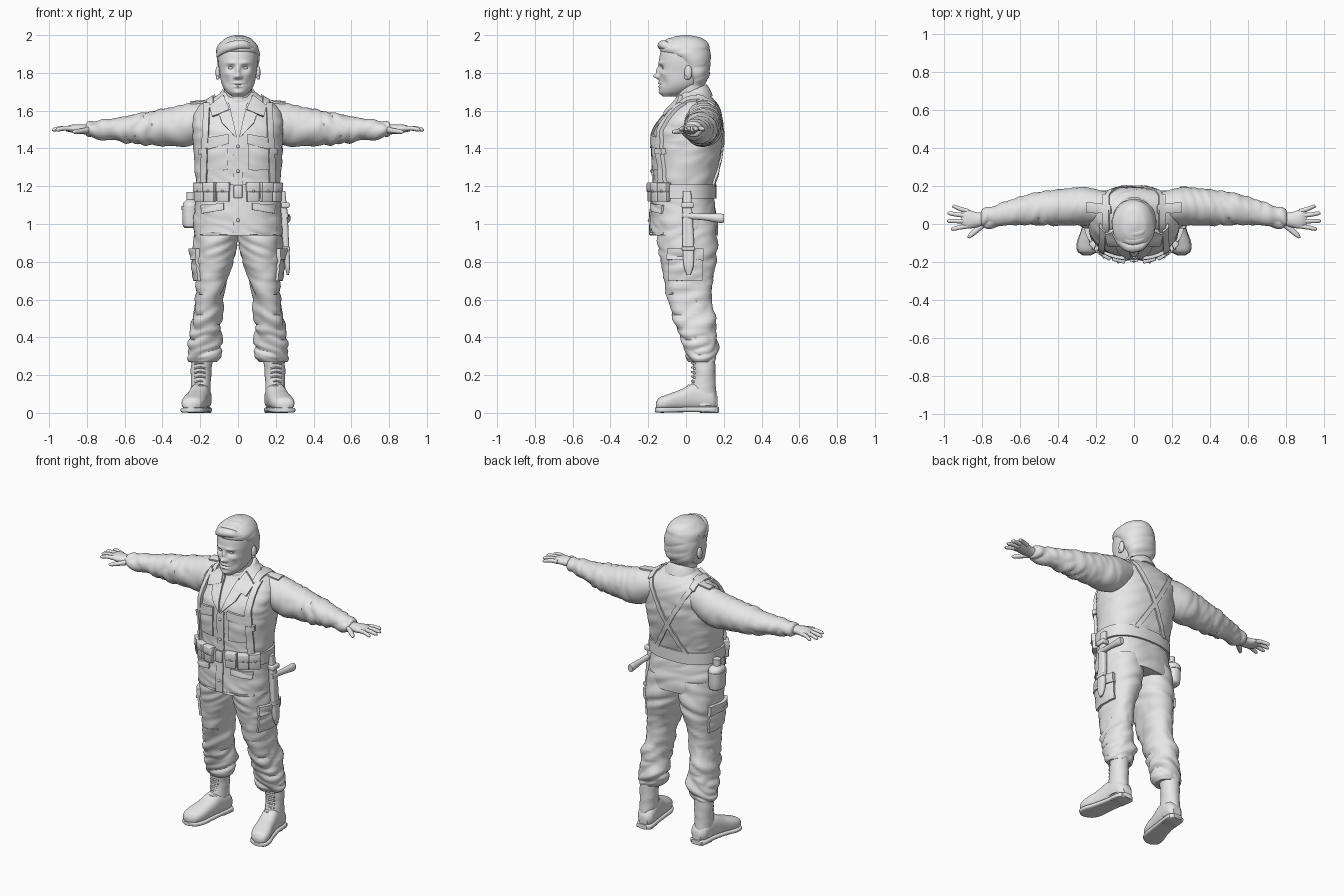
import bpy, bmesh, math
from math import sin, cos, pi, radians
from mathutils import Vector, Matrix, noise
from mathutils.bvhtree import BVHTree

cube = bpy.data.objects.get("Cube")
if cube:
    bpy.data.objects.remove(cube, do_unlink=True)

grey = bpy.data.materials.new("light grey")
grey.use_nodes = True
grey.diffuse_color = (0.8, 0.8, 0.8, 1)
grey.node_tree.nodes["Principled BSDF"].inputs["Base Color"].default_value = grey.diffuse_color


def finish(bm, name, mirror, fix=True):
    """Turn a bmesh into a smooth-shaded object, optionally mirrored across x."""
    if fix:
        bmesh.ops.recalc_face_normals(bm, faces=bm.faces)
    mesh = bpy.data.meshes.new(name)
    bm.to_mesh(mesh)
    bm.free()
    mesh.materials.append(grey)
    mesh.shade_smooth()
    mesh.set_sharp_from_angle(angle=radians(45))
    obj = bpy.data.objects.new(name, mesh)
    bpy.context.scene.collection.objects.link(obj)
    if mirror:
        mod = obj.modifiers.new("mirror", 'MIRROR')
        mod.use_mirror_merge = False
    return obj


def spline(stations, steps):
    """Smoothly resample stations along their first value."""
    pts, out = [Vector(s) for s in stations], []
    for i in range(len(pts) - 1):
        a, b, c, d = pts[max(i - 1, 0)], pts[i], pts[i + 1], pts[min(i + 2, len(pts) - 1)]
        h = c[0] - b[0]
        m, n = (c - a) * (h / (c[0] - a[0])), (d - b) * (h / (d[0] - b[0]))
        for k in range(steps):
            t = k / steps
            w = t * t * (3 - 2 * t)
            out.append(b * (1 - w) + c * w + m * (t * (1 - t) ** 2) - n * (t * t * (1 - t)))
    return out + [pts[-1]]


def ring_point(a, b, ra, rb, ang, e):
    c, s = cos(ang), sin(ang)
    return (a + ra * math.copysign(abs(c) ** (2 / e), c),
            b + rb * math.copysign(abs(s) ** (2 / e), s))


def loft(name, axis, stations, e=2.0, n=32, steps=6, fold=None, mirror=False, tilt=0):
    """Skin rings (position, centre a, centre b, radius a, radius b) along an axis."""
    bm, rings = bmesh.new(), []
    for t, a, b, ra, rb in spline(stations, steps):
        ring = []
        for k in range(n):
            ang = 2 * pi * (k + 0.5) / n
            p, q = ring_point(a, b, max(ra, 0.002), max(rb, 0.002), ang, e)
            if fold:
                crease = abs(noise.noise(Vector((t * 17 + p * 6, p * 5, q * 7 - t * 5))))
                push = fold(t) * (crease * 2 - 0.5)
                p, q = p + push * cos(ang), q + push * sin(ang)
            co = {'z': (p, q, t + tilt * (q - b)), 'x': (t, p, q), 'y': (p, t, q)}[axis]
            ring.append(bm.verts.new(co))
        rings.append(ring)
    for r, s in zip(rings, rings[1:]):
        for k in range(n):
            bm.faces.new((r[k], r[(k + 1) % n], s[(k + 1) % n], s[k]))
    bm.faces.new(rings[0])
    bm.faces.new(rings[-1])
    return finish(bm, name, mirror)


def ball(name, loc, size, mirror=True):
    bm = bmesh.new()
    mat = Matrix.Translation(loc) @ Matrix.Diagonal((*size, 1))
    bmesh.ops.create_uvsphere(bm, u_segments=20, v_segments=12, radius=1, matrix=mat)
    return finish(bm, name, mirror)


def box(name, loc, size, turn=0, bevel=0.006, mirror=True):
    bm = bmesh.new()
    bmesh.ops.create_cube(bm, size=1, matrix=Matrix.Diagonal((*size, 1)))
    bmesh.ops.bevel(bm, geom=bm.edges[:], offset=bevel, segments=2, affect='EDGES', profile=0.5)
    bm.transform(Matrix.Translation(loc) @ Matrix.Rotation(turn, 4, 'Z'))
    return finish(bm, name, mirror)


def tree_of(*objs):
    verts, polys = [], []
    for o in objs:
        base = len(verts)
        verts += [v.co.copy() for v in o.data.vertices]
        polys += [[base + i for i in p.vertices] for p in o.data.polygons]
    return BVHTree.FromPolygons(verts, polys)


FACES = {'front': (lambda u, v: (u, -1, v), Vector((0, 1, 0))),
         'back': (lambda u, v: (u, 1, v), Vector((0, -1, 0))),
         'side': (lambda u, v: (1, u, v), Vector((-1, 0, 0))),
         'top': (lambda u, v: (u, v, 2.6), Vector((0, 0, -1)))}


def patch(name, tree, face, corners, thick, mirror=True, n=14):
    """Lay a raised four-cornered cloth piece on a surface."""
    where, d = FACES[face]
    p, q, r, s = [Vector(c) for c in corners]
    bm, grid = bmesh.new(), []
    for i in range(-1, n + 2):
        row = []
        for j in range(-1, n + 2):
            f, g = min(max(i, 0), n) / n, min(max(j, 0), n) / n
            uv = p.lerp(q, f).lerp(s.lerp(r, f), g)
            start = Vector(where(*uv))
            hit, nor = tree.ray_cast(start, d)[:2]
            if hit is None:
                hit, nor = tree.find_nearest(start + d)[:2]
            nor = -nor if nor.dot(d) > 0 else nor
            edge = i in (-1, n + 1) or j in (-1, n + 1)
            row.append(bm.verts.new(hit + (nor - d).normalized() * (-0.006 if edge else thick)))
        grid.append(row)
    for a, b in zip(grid, grid[1:]):
        for k in range(n + 2):
            bm.faces.new((a[k], b[k], b[k + 1], a[k + 1]))
    bm.normal_update()
    if sum(f.normal.dot(d) * f.calc_area() for f in bm.faces) > 0:
        bmesh.ops.reverse_faces(bm, faces=bm.faces)
    return finish(bm, name, mirror, fix=False)


def rect(u0, u1, v0, v1):
    return (u0, v0), (u1, v0), (u1, v1), (u0, v1)


# Jacket body, sleeves and trousers
jacket = loft("jacket", 'z', [
    (.94, 0, -.01, .235, .178), (1.0, 0, -.01, .235, .178), (1.1, 0, -.015, .226, .17),
    (1.17, 0, -.015, .22, .163), (1.25, 0, -.005, .225, .168), (1.4, 0, .007, .237, .185),
    (1.5, 0, .015, .24, .18), (1.58, 0, .04, .235, .15), (1.63, 0, .055, .2, .115),
    (1.67, 0, .05, .13, .09), (1.7, 0, .04, .085, .07)],
    e=2.35, n=80, steps=9, fold=lambda t: .006)
sleeve = loft("sleeves", 'x', [
    (.13, .085, 1.565, .08, .085), (.25, .093, 1.527, .1, .113), (.35, .09, 1.515, .098, .104),
    (.5, .083, 1.506, .088, .084), (.65, .06, 1.503, .07, .063), (.76, .035, 1.5, .055, .043),
    (.8, .03, 1.5, .048, .036), (.808, .03, 1.5, .03, .022)],
    n=56, steps=10, fold=lambda t: .012 * min(1, max(0.2, t * 3 - .5)), mirror=True)
trouser = loft("trousers", 'z', [
    (1.02, .115, 0, .112, .15), (.9, .118, .008, .116, .155), (.78, .131, .01, .101, .142),
    (.62, .153, .02, .072, .12), (.45, .17, .055, .08, .108), (.36, .176, .075, .088, .093),
    (.3, .182, .083, .086, .083), (.27, .188, .09, .07, .068)],
    e=2.2, n=64, steps=10, fold=lambda z: .022 - .016 * z, mirror=True)
upper, leg = tree_of(jacket, sleeve), tree_of(trouser)

# Boots
loft("boot_shafts", 'z', [
    (.31, .19, .095, .058, .06), (.2, .195, .097, .054, .06), (.12, .198, .09, .053, .07),
    (.04, .198, .09, .05, .075)], mirror=True, fold=lambda t: .004)
loft("boot_feet", 'y', [
    (.168, .19, .055, .03, .03), (.14, .192, .07, .052, .055), (.05, .202, .085, .055, .072),
    (-.03, .218, .068, .058, .055), (-.1, .235, .055, .062, .042), (-.145, .245, .046, .048, .032),
    (-.16, .248, .04, .022, .015)], e=2.4, mirror=True)
loft("boot_soles", 'y', [
    (.174, .19, .016, .03, .015), (.15, .192, .016, .053, .016), (.06, .202, .018, .054, .014),
    (-.03, .218, .017, .06, .014), (-.1, .235, .015, .067, .014), (-.145, .245, .015, .053, .014),
    (-.165, .249, .016, .022, .012)], e=4, mirror=True)
box("boot_heels", (.194, .12, .012), (.098, .09, .024), turn=radians(8))
for i in range(7):
    z = .115 + i * .024
    y = .038 - max(0, .16 - z) * .9
    loft(f"boot_lace_{i + 1}", 'x', [(.172, y + .008, z, .006, .005), (.2, y - .006, z + .006, .007, .005),
                                     (.23, y + .008, z, .006, .005)], n=8, steps=3, mirror=True)

# Hands
loft("palms", 'x', [(.77, .03, 1.5, .03, .026), (.83, .022, 1.502, .04, .026),
                    (.88, .026, 1.505, .05, .021), (.91, .03, 1.503, .04, .012)], mirror=True)
for i, (tip, y0, y1) in enumerate([(.958, .066, .092), (.983, .042, .056), (.985, .015, .016), (.965, -.01, -.026)]):
    loft(f"fingers_{i + 1}", 'x', [(.87, y0, 1.505, .013, .013), ((.87 + tip) / 2, (y0 + y1) / 2, 1.507, .012, .012),
                                   (tip - .01, y1, 1.5, .01, .01), (tip, y1, 1.498, .004, .004)], n=14, mirror=True)
loft("thumbs", 'x', [(.79, 0, 1.498, .02, .017), (.83, -.032, 1.492, .02, .014),
                     (.865, -.06, 1.488, .015, .011), (.876, -.068, 1.487, .005, .004)], n=16, mirror=True)

# Neck and head, with the face shaped by soft pushes (x, z, width, height, depth)
loft("neck", 'z', [(1.58, 0, .05, .085, .085), (1.7, 0, .022, .074, .08), (1.8, 0, .015, .075, .085)])
head = loft("head", 'z', [
    (1.674, 0, -.09, .03, .032), (1.7, 0, -.058, .062, .08), (1.74, 0, -.03, .086, .111),
    (1.8, 0, -.01, .098, .133), (1.87, 0, -.01, .105, .132), (1.93, 0, -.005, .1, .123),
    (1.97, 0, 0, .075, .095), (1.99, 0, 0, .03, .045)], e=2.15, n=120, steps=12)
PUSHES = [(0, 1.782, .017, .013, -.03), (0, 1.812, .011, .022, -.017), (.016, 1.776, .009, .008, -.008),
          (.037, 1.826, .02, .013, .017), (.036, 1.853, .026, .008, -.008), (0, 1.737, .03, .004, .006),
          (0, 1.746, .022, .006, -.008), (0, 1.727, .02, .006, -.008), (0, 1.695, .024, .013, -.008),
          (.062, 1.795, .02, .014, -.006), (.058, 1.75, .016, .022, .007)]
for v in head.data.vertices:
    if v.co.y < -.04:
        x, z = abs(v.co.x), v.co.z
        v.co.y += sum(d * math.exp(-((x - px) / w) ** 2 - ((z - pz) / h) ** 2) for px, pz, w, h, d in PUSHES)
ball("eyes", (.037, -.108, 1.826), (.018, .018, .012))
ball("ears", (.106, .012, 1.802), (.013, .021, .037))
ball("ear_lobes", (.108, .002, 1.776), (.008, .01, .012))

# Hair with a swept fringe
loft("hair", 'z', [
    (1.73, 0, .05, .07, .042), (1.78, 0, .058, .096, .063), (1.84, 0, .042, .108, .086),
    (1.88, 0, .022, .112, .108), (1.915, 0, -.004, .113, .132), (1.95, 0, -.005, .1, .125),
    (1.985, 0, 0, .065, .08), (2.0, 0, 0, .02, .02)], e=2.1, n=64, steps=8, fold=lambda t: .004)
for i in range(3):
    y, z = -.112 + i * .036, 1.942 + i * .011
    loft(f"hair_lock_{i + 1}", 'x', [
        (.085, y + .03, z - .012, .012, .012), (.045, y, z + .005, .025, .022), (-.03, y - .006, z, .03, .027),
        (-.085, y + .03, z - .022, .028, .024), (-.115, y + .065, z - .05, .01, .012)], n=24, mirror=False)

# Collar, lapels and front closure
loft("collar", 'z', [(1.635, 0, .042, .115, .1), (1.67, 0, .036, .105, .092), (1.7, 0, .03, .088, .082),
                     (1.705, 0, .03, .08, .074)], n=48, tilt=.45)
patch("collar_wings", upper, 'front', ((.045, 1.6), (.135, 1.565), (.15, 1.62), (.075, 1.68)), .02)
patch("lapels", upper, 'front', ((.004, 1.45), (.085, 1.535), (.1, 1.58), (.048, 1.64)), .013)
patch("front_placket", upper, 'front', rect(-.024, .024, .945, 1.46), .007, mirror=False)
for i in range(4):
    z = 1.02 + i * .13
    y = upper.ray_cast(Vector((0, -1, z)), Vector((0, 1, 0)))[0].y
    ball(f"jacket_button_{i + 1}", (0, y - .008, z), (.009, .006, .009), mirror=False)

# Pockets and shoulder tabs
patch("chest_pockets", upper, 'front', rect(.055, .165, 1.285, 1.45), .009)
patch("chest_pocket_flaps", upper, 'front', ((.05, 1.425), (.17, 1.39), (.172, 1.455), (.05, 1.475)), .017)
patch("skirt_pocket_flaps", upper, 'front', ((.075, 1.075), (.19, 1.055), (.195, 1.1), (.075, 1.11)), .011)
patch("jacket_hem", upper, 'front', rect(.03, .2, .943, .955), .004)
patch("cargo_pockets", leg, 'side', rect(-.09, .085, .7, .85), .014)
patch("cargo_pocket_flaps", leg, 'side', rect(-.095, .09, .81, .87), .022)
patch("knee_seams", leg, 'front', rect(.095, .205, .628, .638), .003)
patch("shoulder_tabs", upper, 'top', ((.12, .055), (.25, .06), (.25, .115), (.12, .1)), .01)

# Harness straps
patch("front_straps", upper, 'front', ((.165, 1.2), (.195, 1.2), (.178, 1.635), (.148, 1.635)), .02, n=24)
patch("shoulder_straps", upper, 'top', rect(.13, .165, -.04, .15), .011)
patch("back_straps", upper, 'back', ((-.12, 1.2), (-.088, 1.2), (.165, 1.64), (.133, 1.64)), .009, n=24)
patch("strap_buckles", upper, 'front', rect(.158, .2, 1.37, 1.4), .026)

# Belt with buckle and pouches
BELT = (0, -.013, .234, .174)
loft("belt", 'z', [(z, *BELT) for z in (1.135, 1.21)], e=2.35, n=64, steps=1)
box("belt_buckle", (0, -.19, 1.172), (.046, .016, .07), bevel=.004, mirror=False)
for i, deg in enumerate((16, 36, 57)):
    x, y = ring_point(*BELT, radians(deg - 90), 2.35)
    turn = radians(deg * .85)
    out = Vector((sin(turn), -cos(turn), 0))
    spot = Vector((x, y, 1.168)) - out * .004
    box(f"pouches_{i + 1}", spot, (.066, .04, .1), turn)
    box(f"pouch_flaps_{i + 1}", spot + out * .004 + Vector((0, 0, .026)), (.07, .042, .052), turn)
    ball(f"pouch_studs_{i + 1}", spot + out * .025 + Vector((0, 0, .006)), (.006, .006, .006))

# Water bottle on the right hip
loft("bottle", 'z', [(.98, -.252, .04, .03, .045), (.99, -.252, .04, .04, .056), (1.06, -.252, .04, .043, .06),
                     (1.11, -.25, .04, .04, .056), (1.13, -.25, .04, .022, .026)], e=2.4)
loft("bottle_cap", 'z', [(z, -.25, .04, .024, .024) for z in (1.125, 1.17)], n=20, steps=1)
loft("bottle_band", 'z', [(z, -.252, .04, .046, .063) for z in (1.075, 1.095)], e=2.4, steps=1)

# Sheath and tool on the left hip
loft("sheath", 'z', [(1.175, .236, .005, .014, .022), (1.05, .245, .008, .018, .026), (.9, .253, .012, .017, .03),
                     (.78, .262, .014, .014, .026), (.73, .264, .014, .006, .01)], e=3.5, n=24)
loft("tool_handle", 'y', [(-.02, .25, 1.045, .015, .017), (.1, .257, 1.037, .016, .018),
                          (.185, .26, 1.03, .019, .025), (.2, .26, 1.03, .016, .022)], n=20)
box("sheath_loop", (.25, .008, 1.1), (.044, .066, .03), mirror=False)
box("sheath_band", (.255, .012, .87), (.042, .07, .022), mirror=False)
